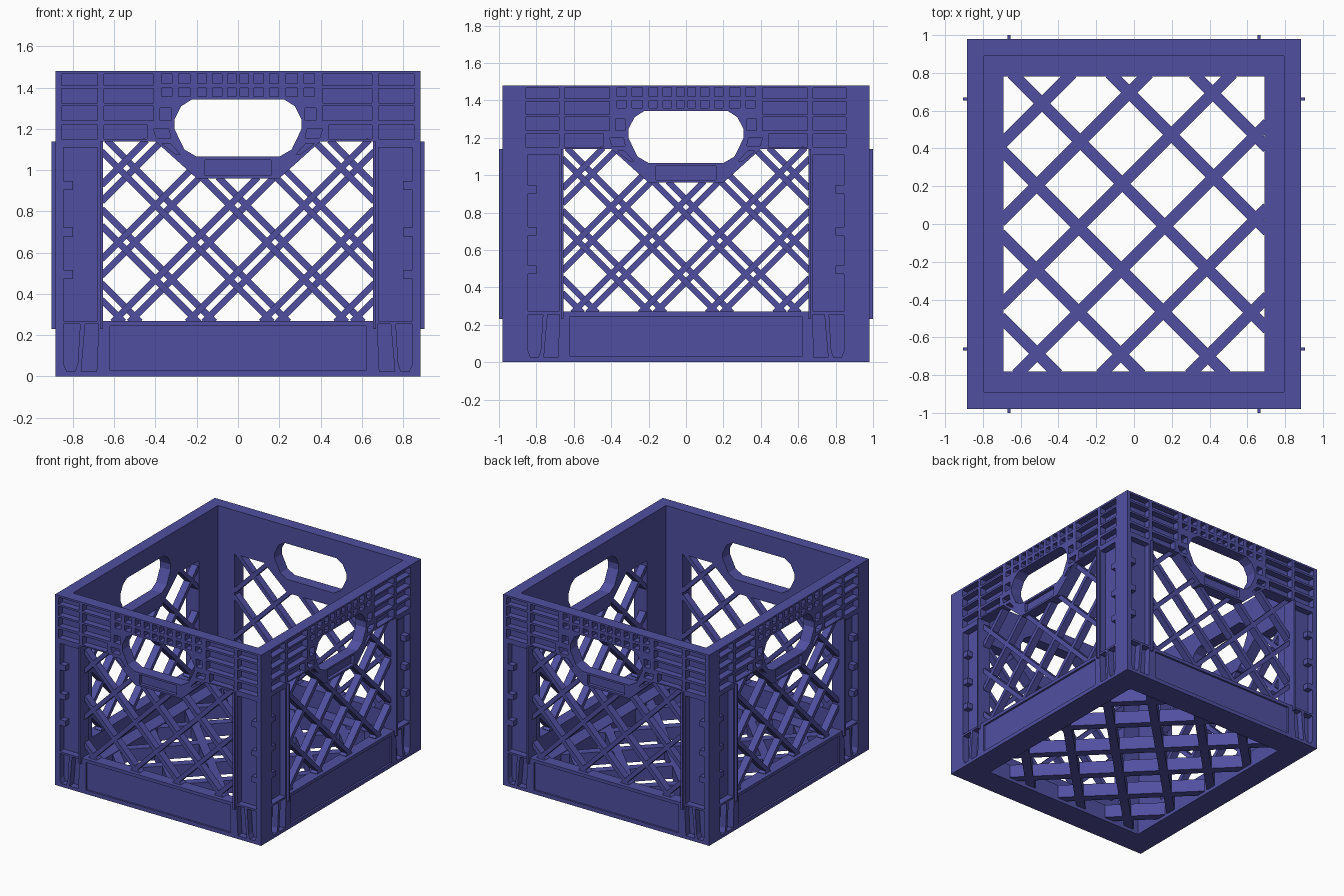
import bpy, bmesh, math

cube = bpy.data.objects.get("Cube")
if cube:
    bpy.data.objects.remove(cube, do_unlink=True)

plastic = bpy.data.materials.new("indigo_plastic")
plastic.use_nodes = True
INDIGO = (0.08, 0.078, 0.355, 1)
plastic.diffuse_color = INDIGO
plastic.node_tree.nodes["Principled BSDF"].inputs["Base Color"].default_value = INDIGO

HALF_X, HALF_Y, HEIGHT, THICK = 0.885, 0.98, 1.48, 0.09
WIN_U, WIN_LOW, WIN_TOP, DIP_U, DIP_Z = 0.655, 0.27, 1.14, 0.2, 0.96
FLOOR_X, FLOOR_Y, FLOOR_TOP = 0.69, 0.78, 0.13


def rect(u0, u1, v0, v1):
    return [(u0, v0), (u1, v0), (u1, v1), (u0, v1)]


def flip(points):
    return [(-u, v) for u, v in points]


def prism(bm, points, d0, d1, place):
    """Extrude a flat outline between two depths."""
    a = [bm.verts.new(place(u, v, d0)) for u, v in points]
    b = [bm.verts.new(place(u, v, d1)) for u, v in points]
    bm.faces.new(a)
    bm.faces.new(b[::-1])
    for i in range(len(a)):
        j = (i + 1) % len(a)
        bm.faces.new((a[i], b[i], b[j], a[j]))


def build(name, parts, place, turn=0.0):
    """Make one object from (outline, depth, depth) parts."""
    bm = bmesh.new()
    for points, d0, d1 in parts:
        prism(bm, points, d0, d1, place)
    bmesh.ops.recalc_face_normals(bm, faces=bm.faces)
    mesh = bpy.data.meshes.new(name)
    bm.to_mesh(mesh)
    bm.free()
    mesh.materials.append(plastic)
    obj = bpy.data.objects.new(name, mesh)
    obj.rotation_euler.z = turn
    bpy.context.collection.objects.link(obj)
    return obj


def cut(obj, cutter):
    cutter.hide_render = True
    bpy.context.view_layer.update()
    mod = obj.modifiers.new("cut", "BOOLEAN")
    mod.operation = "DIFFERENCE"
    mod.solver = "EXACT"
    mod.object = cutter
    bpy.context.view_layer.objects.active = obj
    bpy.ops.object.modifier_apply(modifier=mod.name)
    bpy.data.objects.remove(cutter, do_unlink=True)


def lattice(inside, families, width, d0, d1):
    """Diagonal bars in both directions, trimmed to an opening."""
    bars = []
    h = width / 2 / math.sqrt(2)
    for slope, offsets in families:
        for c in offsets:
            run = [i / 200 for i in range(-200, 201) if inside(i / 200, slope * i / 200 + c)]
            if len(run) < 4:
                continue
            p, q = run[0] - h, run[-1] + h
            bars.append(([(p - h, slope * p + c + slope * h), (p + h, slope * p + c - slope * h),
                          (q + h, slope * q + c - slope * h), (q - h, slope * q + c + slope * h)], d0, d1))
    return bars


def in_window(u, z):
    top = min(WIN_TOP, DIP_Z + 0.9 * max(0, abs(u) - DIP_U))
    return abs(u) < WIN_U and WIN_LOW < z < top


def in_floor(x, y):
    return abs(x) < FLOOR_X and abs(y) < FLOOR_Y


def mirrored_outline(half):
    return half + flip(half)[::-1]


# Openings shared by every wall, given as their +u half
window = mirrored_outline([(DIP_U, DIP_Z), (0.4, WIN_TOP), (WIN_U, WIN_TOP), (WIN_U, WIN_LOW)])
grip = mirrored_outline([(0.225, 1.342), (0.275, 1.31), (0.308, 1.245), (0.308, 1.2),
                         (0.26, 1.1), (0.2, 1.065)])

# Recessed cells on the +u half of a wall
cells = []
for low, high in ((1.41, 1.465), (1.325, 1.395), (1.24, 1.31), (1.15, 1.22)):
    cells += [rect(0.68, 0.855, low, high), rect(0.41 if low > 1.2 else 0.44, 0.65, low, high)]
for centre, wide in ((0.03, 0.04), (0.1, 0.045), (0.175, 0.045), (0.26, 0.055), (0.345, 0.05)):
    for low, high in ((1.42, 1.468), (1.358, 1.398)):
        cells.append(rect(centre - wide / 2, centre + wide / 2, low, high))
cells += [
    rect(0.325, 0.378, 1.24, 1.3),
    [(0.325, 1.155), (0.395, 1.155), (0.41, 1.2), (0.335, 1.2)],
    [(0.28, 1.075), (0.3, 1.075), (0.37, 1.13), (0.33, 1.13)],
    rect(0.68, 0.845, WIN_LOW, 1.11),
    [(0.675, 0.255), (0.74, 0.255), (0.76, 0.025), (0.685, 0.025)],
    [(0.765, 0.255), (0.845, 0.255), (0.845, 0.06), (0.83, 0.025), (0.79, 0.025), (0.777, 0.06)],
]


def make_wall(name, half_width, reach, turn):
    def place(u, z, d):
        return (u, d - reach, z)

    # Slab with window, hand grip and recesses
    wall = build(name + "_wall", [(rect(-half_width, half_width, 0, HEIGHT), 0, THICK)], place, turn)
    cuts = [(window, -0.03, 0.2), (grip, -0.03, 0.2),
            (rect(-0.16, 0.16, 0.975, 1.05), -0.03, 0.025),
            (rect(-0.62, 0.62, 0.03, 0.245), -0.03, 0.015)]
    for cell in cells:
        cuts += [(cell, -0.03, 0.05), (flip(cell), -0.03, 0.05)]
    cut(wall, build(name + "_cutter", cuts, place, turn))

    # Fins beside the window and knobs in the side channels
    fin = rect(WIN_U, WIN_U + 0.014, 0.23, WIN_TOP)
    trims = [(fin, -0.02, 0.001), (flip(fin), -0.02, 0.001)]
    for z in (0.495, 0.7, 0.925):
        knob = rect(0.8, 0.85, z - 0.022, z + 0.022)
        trims += [(knob, 0.004, 0.06), (flip(knob), 0.004, 0.06)]
    build(name + "_fins_and_knobs", trims, place, turn)

    # Diagonal bars filling the window
    families = [(slope, [start + 0.36 * k for k in range(-4, 5)])
                for slope, start in ((1, 0.87), (-1, 0.79))]
    build(name + "_lattice", lattice(in_window, families, 0.032, 0.03, 0.085), place, turn)


for name, half_width, reach, turn in (
        ("front", HALF_X, HALF_Y, 0), ("back", HALF_X, HALF_Y, math.pi),
        ("left", HALF_Y - THICK, HALF_X, math.pi / 2),
        ("right", HALF_Y - THICK, HALF_X, -math.pi / 2)):
    make_wall(name, half_width, reach, turn)


# Floor frame and floor grid
def flat(x, y, d):
    return (x, y, d)


ix, iy = HALF_X - THICK, HALF_Y - THICK
floor = build("floor_frame", [(rect(-ix, ix, -iy, iy), 0, FLOOR_TOP)], flat)
cut(floor, build("floor_cutter", [(rect(-FLOOR_X, FLOOR_X, -FLOOR_Y, FLOOR_Y), -0.1, 0.3)], flat))
grid = lattice(in_floor, ((-1, (-1.2, -0.76, -0.31, 0.15, 0.67, 1.11)),
                          (1, (-1.09, -0.62, -0.175, 0.275, 0.72, 1.125))),
               0.062, 0.025, FLOOR_TOP - 0.005)
build("floor_grid", grid, flat)
